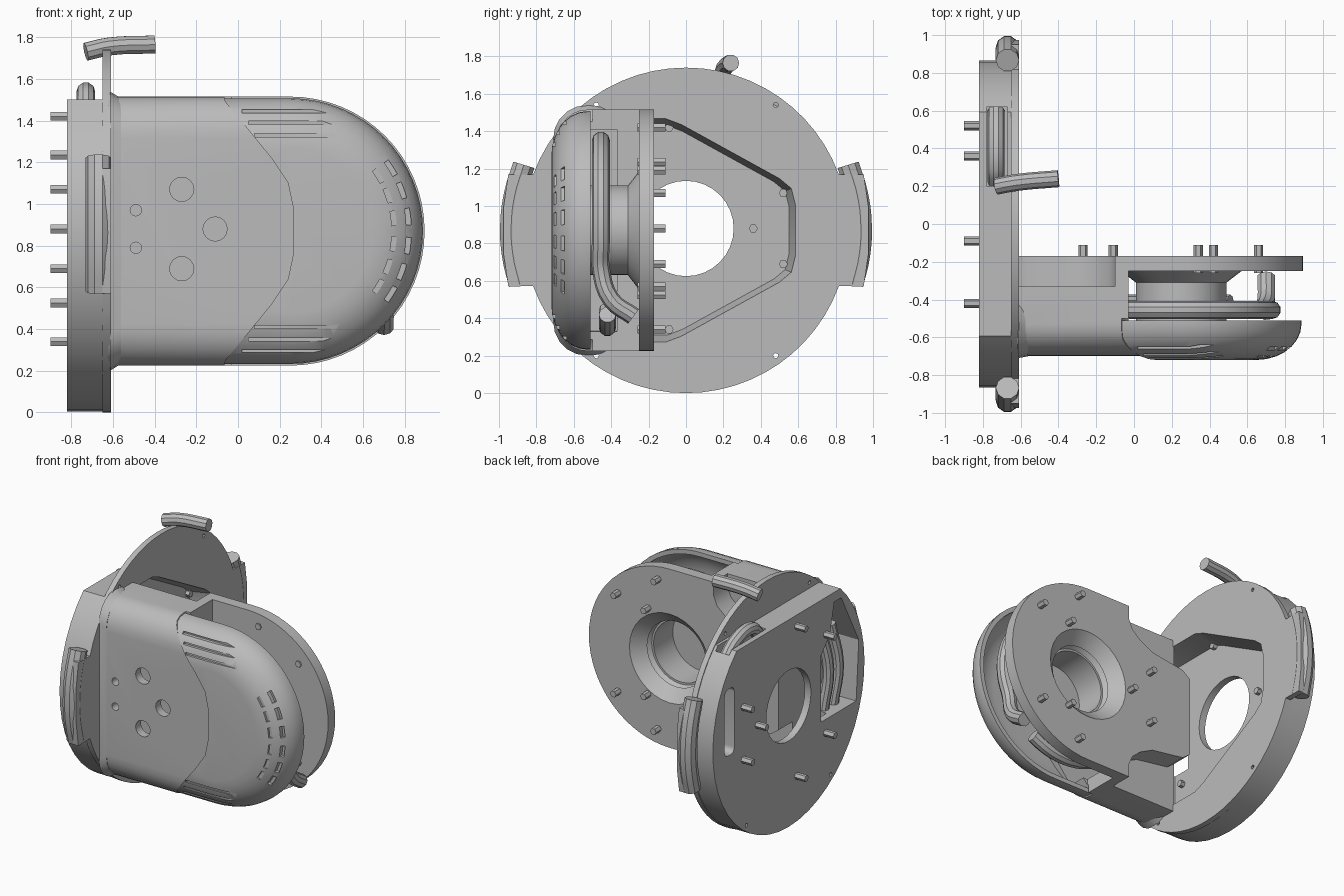
import bpy, bmesh, math

old = bpy.data.objects.get("Cube")
if old:
    bpy.data.objects.remove(old, do_unlink=True)

grey = bpy.data.materials.new("plain grey")
grey.use_nodes = True
grey.diffuse_color = (0.5, 0.5, 0.5, 1)
grey.node_tree.nodes["Principled BSDF"].inputs["Base Color"].default_value = grey.diffuse_color

MID = 0.87      # height of both round parts
ARM_X = 0.25    # centre of the arm's round end


def arc(cu, cz, r, a0, a1, n):
    return [(cu + r * math.cos(math.radians(a0 + (a1 - a0) * i / n)),
             cz + r * math.sin(math.radians(a0 + (a1 - a0) * i / n))) for i in range(n + 1)]


def disc(cu, cz, r, n=32):
    return arc(cu, cz, r, 0, 360, n)[:-1]


def box(u0, u1, z0, z1):
    return [(u0, z0), (u1, z0), (u1, z1), (u0, z1)]


def rounded(u0, u1, z0, z1, r, n=5):
    return (arc(u1 - r, z1 - r, r, 0, 90, n) + arc(u0 + r, z1 - r, r, 90, 180, n)
            + arc(u0 + r, z0 + r, r, 180, 270, n) + arc(u1 - r, z0 + r, r, 270, 360, n))


def mirrored(half):
    # upper half outline mirrored about the middle height
    return half + [(u, 2 * MID - z) for u, z in reversed(half)]


def loft(name, axis, rings):
    """Skin a list of (position, outline) rings along the axis and cap the ends."""
    bm = bmesh.new()
    loops = [[bm.verts.new((t, u, z) if axis == "x" else (u, t, z)) for u, z in pts]
             for t, pts in rings]
    n = len(loops[0])
    bm.faces.new(loops[0])
    bm.faces.new(loops[-1])
    for a, b in zip(loops, loops[1:]):
        for i in range(n):
            j = (i + 1) % n
            bm.faces.new((a[i], a[j], b[j], b[i]))
    bmesh.ops.recalc_face_normals(bm, faces=bm.faces)
    mesh = bpy.data.meshes.new(name)
    bm.to_mesh(mesh)
    bm.free()
    mesh.materials.append(grey)
    ob = bpy.data.objects.new(name, mesh)
    bpy.context.collection.objects.link(ob)
    return ob


def prism(name, pts, axis, lo, hi, taper=1.0):
    # straight extrusion whose far end is scaled about the outline's centre
    us, zs = zip(*pts)
    cu, cz = (min(us) + max(us)) / 2, (min(zs) + max(zs)) / 2
    end = [(cu + (u - cu) * taper, cz + (z - cz) * taper) for u, z in pts]
    return loft(name, axis, [(lo, pts), (hi, end)])


def domed(name, left, r, back, shoulder, front, inset):
    # bullet-shaped outline with an elliptical shoulder towards the front
    rings = [(back, 0)]
    for i in range(8):
        t = math.pi / 2 * i / 7
        rings.append((shoulder + (front - shoulder) * math.sin(t), inset * (1 - math.cos(t))))
    return loft(name, "y", [(y, [(left, MID - r + d)] + arc(ARM_X, MID, r - d, -90, 90, 32)
                             + [(left, MID + r - d)]) for y, d in rings])


def cut(ob, *cutters):
    for c in cutters:
        c.hide_render = True
        m = ob.modifiers.new("cut", "BOOLEAN")
        m.operation, m.object, m.solver = "DIFFERENCE", c, "EXACT"
        bpy.context.view_layer.objects.active = ob
        bpy.ops.object.modifier_apply(modifier=m.name)
        bpy.data.objects.remove(c, do_unlink=True)


def tube(name, pts, r):
    cu = bpy.data.curves.new(name, "CURVE")
    cu.dimensions = "3D"
    cu.bevel_depth, cu.bevel_resolution, cu.use_fill_caps = r, 3, True
    cu.resolution_u = 4
    sp = cu.splines.new("BEZIER")
    sp.bezier_points.add(len(pts) - 1)
    for p, co in zip(sp.bezier_points, pts):
        p.co = co
        p.handle_left_type = p.handle_right_type = "AUTO"
    cu.materials.append(grey)
    ob = bpy.data.objects.new(name, cu)
    bpy.context.collection.objects.link(ob)
    bpy.context.view_layer.update()
    bpy.ops.object.select_all(action="DESELECT")
    ob.select_set(True)
    bpy.context.view_layer.objects.active = ob
    bpy.ops.object.convert(target="MESH")


# Round flange: thin plate with side ears, thicker housing flattened on top
ears = [(0.95, 1.17), (0.975, 1.0)]
half = [(-u, z) for u, z in reversed(ears)] + arc(0, MID, 0.87, 160, 20, 24) + ears
plate = prism("flange_plate", mirrored(half), "x", -0.65, -0.61)
top = math.degrees(math.asin((1.5 - MID) / 0.865))
housing = prism("flange_housing", arc(0, MID, 0.865, 180 - top, 360 + top, 36), "x", -0.82, -0.64)

# Sloped pocket, central opening, bolt holes and side windows
pocket = [(-0.5, 1.43), (-0.1, 1.43), (-0.02, 1.4), (0.47, 1.13), (0.53, 1.08), (0.55, 1.0)]
for ob in (plate, housing):
    cut(ob, prism("pocket_cutter", mirrored(pocket), "x", -0.77, -0.6, 1.07),
        prism("opening_cutter", disc(0, 0.88, 0.255), "x", -1, -0.5))
    for sy in (-1, 1):
        for z in (0.2, 1.54):
            cut(ob, prism("bolt_cutter", disc(sy * 0.48, z, 0.014, 8), "x", -1, -0.5))
window = [(-0.37, 0.62), (-0.77, 0.62), (-0.8, 1.05), (-0.6, 1.43), (-0.52, 1.43),
          (-0.47, 1.21), (-0.37, 1.1)]
cut(housing, prism("window_cutter", window, "x", -0.9, -0.645),
    prism("side_slot_cutter", rounded(0.62, 0.73, 0.78, 1.26, 0.04), "x", -0.9, -0.67),
    prism("cable_slot_cutter", box(0.2, 0.62, 1.4, 1.6), "x", -0.78, -0.67))

# Grab handles on the ears
for side, sy in (("left", 1), ("right", -1)):
    tube(side + "_handle", [(-0.67, sy * y, z) for y, z in arc(0, MID, 0.935, -18, 22, 4)], 0.062)

# Arm: long rounded hollow body with an open slot and a round back plate
arm = domed("arm_body", -0.62, 0.645, -0.17, -0.53, -0.7, 0.2)
seam = [(-0.07, 1.53), (-0.06, 1.49), (0.16, 1.22), (0.24, 1.1), (0.265, 0.98)]
cut(arm, prism("slot_cutter", box(-0.03, 1, 0, 2), "y", -0.51, -0.25),
    prism("cavity_cutter", rounded(-0.6, 0.2, MID - 0.54, MID + 0.54, 0.05), "y", -0.64, -0.37),
    prism("cover_cutter", mirrored([(1.0, 1.8), (-0.07, 1.8)] + seam), "y", -0.9, -0.5),
    prism("bore_cutter", disc(ARM_X, MID, 0.22), "y", -0.52, -0.1),
    prism("bore_cone_cutter", disc(ARM_X, MID, 0.225), "y", -0.26, -0.165, 1.45))

# Notches that narrow the back of the arm into a neck
for s in (-1, 1):
    pts = [(-0.64, 0.27), (-0.56, 0.33), (-0.3, 0.37), (-0.2, 0.42), (-0.13, 0.48),
           (-0.1, 0.55), (-0.1, 0.8), (-0.64, 0.8)]
    cut(arm, prism("notch_cutter", [(x, MID + s * z) for x, z in pts], "y", -0.33, -0.1))

# Screw holes through the front wall
for x, dz, r in ((-0.27, 0.19, 0.058), (-0.27, -0.19, 0.058), (-0.11, 0, 0.058),
                 (-0.49, 0.09, 0.027), (-0.49, -0.09, 0.027)):
    cut(arm, prism("screw_cutter", disc(x, 0.88 + dz, r, 16), "y", -0.8, -0.6))

# Flared joint between arm and flange
prism("arm_collar", rounded(-0.71, -0.33, 0.2, 1.54, 0.18), "x", -0.615, -0.56, 0.95)

# Hub behind the back plate
hub = prism("hub", disc(ARM_X, MID, 0.24), "y", -0.53, -0.3)
flare = prism("hub_flare", disc(ARM_X, MID, 0.24), "y", -0.31, -0.24, 1.38)
cut(hub, prism("hub_bore", disc(ARM_X, MID, 0.22), "y", -0.52, -0.2))
cut(flare, prism("flare_bore", disc(ARM_X, MID, 0.22), "y", -0.32, -0.2, 1.4))

# Domed front cover: a shell trimmed along the seam, with shallow grooves and vents
cover = domed("front_cover", -0.3, 0.637, -0.51, -0.53, -0.72, 0.24)
cut(cover, domed("hollow_cutter", -0.4, 0.605, -0.4, -0.52, -0.685, 0.23),
    prism("seam_cutter", mirrored([(-1, 1.8), (-0.07, 1.8)] + seam), "y", -0.9, -0.3))
for s in (-1, 1):
    for i, (h, y) in enumerate(((0.46, -0.698), (0.52, -0.676), (0.575, -0.638))):
        z, x = MID + s * h, 0.08 - i * 0.03
        cut(cover, prism("groove_cutter", box(x, x + 0.44, z - 0.008, z + 0.008), "y", -0.8, y))
for r, y in ((0.5, -0.69), (0.57, -0.64)):
    for a in (-32, -20, -7, 7, 20, 32):
        band = (arc(ARM_X, MID, r - 0.012, a - 4, a + 4, 3)
                + arc(ARM_X, MID, r + 0.012, a + 4, a - 4, 3))
        cut(cover, prism("vent_cutter", band, "y", -0.8, y))

# Locating pins on the flange and on the arm's back plate
for y, z in ((0.36, 0), (-0.09, 0.54), (0.52, 0.19), (-0.42, 0.355)):
    for s in ((1, -1) if z else (1,)):
        prism("flange_pin", disc(y, 0.88 + s * z, 0.024, 6), "x", -0.9, -0.74)
for x, z in ((-0.11, 0), (-0.27, 0.19), (0.34, 0.54), (0.42, 0.31), (0.66, 0.355)):
    for s in ((1, -1) if z else (1,)):
        prism("arm_pin", disc(x, 0.88 + s * z, 0.024, 6), "y", -0.26, -0.11)

# Cables around the hub, inside the window and over the top
loop = [(x, -0.455, z) for x, z in arc(ARM_X, MID, 0.48, 125, -25, 8)]
tube("hub_cable", loop + [(0.7, -0.4, 0.5), (0.7, -0.28, 0.41)], 0.048)
tube("lower_cable", [(x, -0.42, z) for x, z in arc(ARM_X, MID, 0.52, -60, -125, 5)], 0.046)
for y in (-0.55, -0.66):
    tube("window_cable", [(-0.71, y, 0.62), (-0.73, y - 0.03, 0.9), (-0.7, y + 0.02, 1.2)], 0.04)
tube("slot_cable", [(-0.73, 0.6, 1.42), (-0.73, 0.5, 1.5), (-0.73, 0.3, 1.53), (-0.73, 0.22, 1.46)], 0.045)
tube("top_cable", [(-0.73, 0.2, 1.73), (-0.62, 0.22, 1.755), (-0.4, 0.24, 1.765)], 0.045)

# Smooth shading that keeps sharp edges
for ob in bpy.context.scene.objects:
    if ob.type == "MESH" and grey.name in ob.data.materials:
        bpy.ops.object.select_all(action="DESELECT")
        ob.select_set(True)
        bpy.context.view_layer.objects.active = ob
        bpy.ops.object.shade_smooth_by_angle(angle=math.radians(30))
